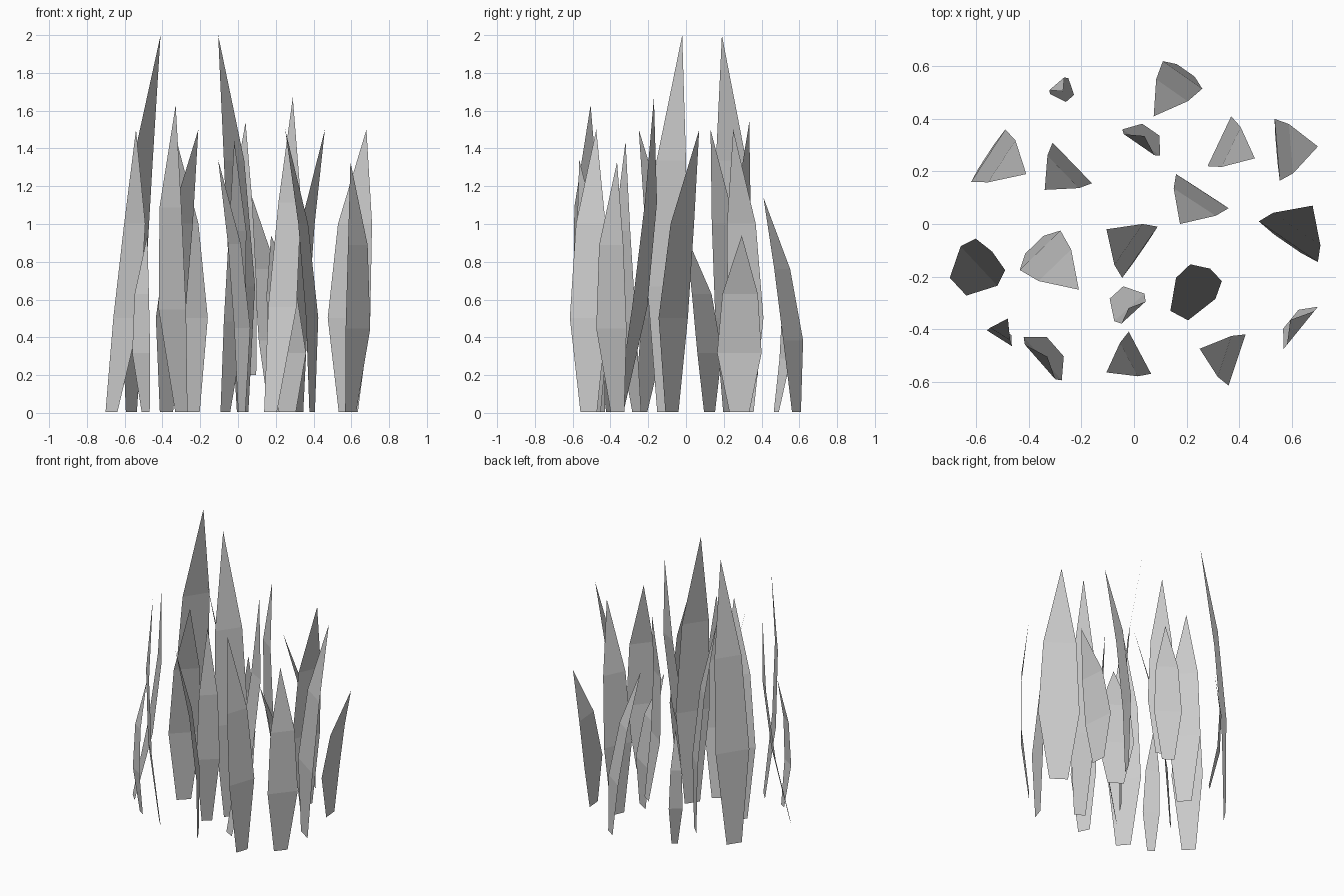
import bpy
from mathutils import Vector

BEND = 0.05      # how far each blade bulges away from the straight base-tip line
WIDTHS = (0.45, 1.0, 0.8)  # base, middle, upper widths relative to the middle

# Each blade: ends of the widest edge (x, y, x, y), tip (x, y), height
BLADES = [
    (-.49, .36, -.62, .16, -.41, .19, 2.0),
    (.26, .515, .11, .62, .075, .41, 1.14),
    (-.045, -.205, .09, -.01, -.105, -.02, 2.0),
    (.535, .40, .555, .165, .70, .295, .94),
    (.36, .06, .16, .19, .175, 0, .94),
    (.475, .01, .70, -.145, .68, .07, 1.5),
    (.065, -.57, -.02, -.41, -.105, -.565, 1.34),
    (.36, -.615, .425, -.42, .25, -.475, 1.5),
    (.37, .41, .28, .22, .46, .25, 1.5),
    (-.16, .155, -.31, .31, -.34, .13, 1.5),
    (-.28, -.025, -.435, -.175, -.21, -.25, 1.5),
    (-.52, -.235, -.66, -.085, -.54, -.105, 1.5),
    (.31, -.285, .16, -.205, .29, -.17, 1.67),
    (-.56, -.405, -.465, -.465, -.48, -.36, .94),
    (-.075, -.37, .04, -.265, -.02, -.32, 1.44),
    (-.25, .555, -.32, .495, -.27, .505, .85),
    (-.42, -.43, -.275, -.595, -.33, -.505, 1.63),
    (.57, -.475, .70, -.315, .595, -.365, 1.33),
    (-.045, .36, .10, .26, .04, .335, 1.54),
]
RAISED = {18: 0.2}  # one blade starts above the ground


def grass_blade(i, px, py, qx, qy, tx, ty, top):
    p, q, tip = Vector((px, py)), Vector((qx, qy)), Vector((tx, ty))
    half = (q - p) / 2
    n = Vector((-half.y, half.x)).normalized()
    base = ((p + q) / 2 + n * BEND - tip / 3) * 1.5
    z0 = RAISED.get(i, 0.005)
    verts = []
    for k, w in enumerate(WIDTHS):
        c = base.lerp(tip, k / 3) - n * (BEND if k else 0)
        z = z0 + (top - z0) * k / 3
        verts += [(*(c - half * w), z), (*(c + half * w), z)]
    verts.append((*tip, top))
    # Faces look towards the side the blade bends to
    faces = [(1, 0, 2, 3), (3, 2, 4, 5), (5, 4, 6)]
    mesh = bpy.data.meshes.new("grass_blade")
    mesh.from_pydata(verts, [], faces)
    obj = bpy.data.objects.new(f"grass_blade_{i + 1}", mesh)
    bpy.context.collection.objects.link(obj)


# Tuft of flat, curved blades
for i, blade in enumerate(BLADES):
    grass_blade(i, *blade)
